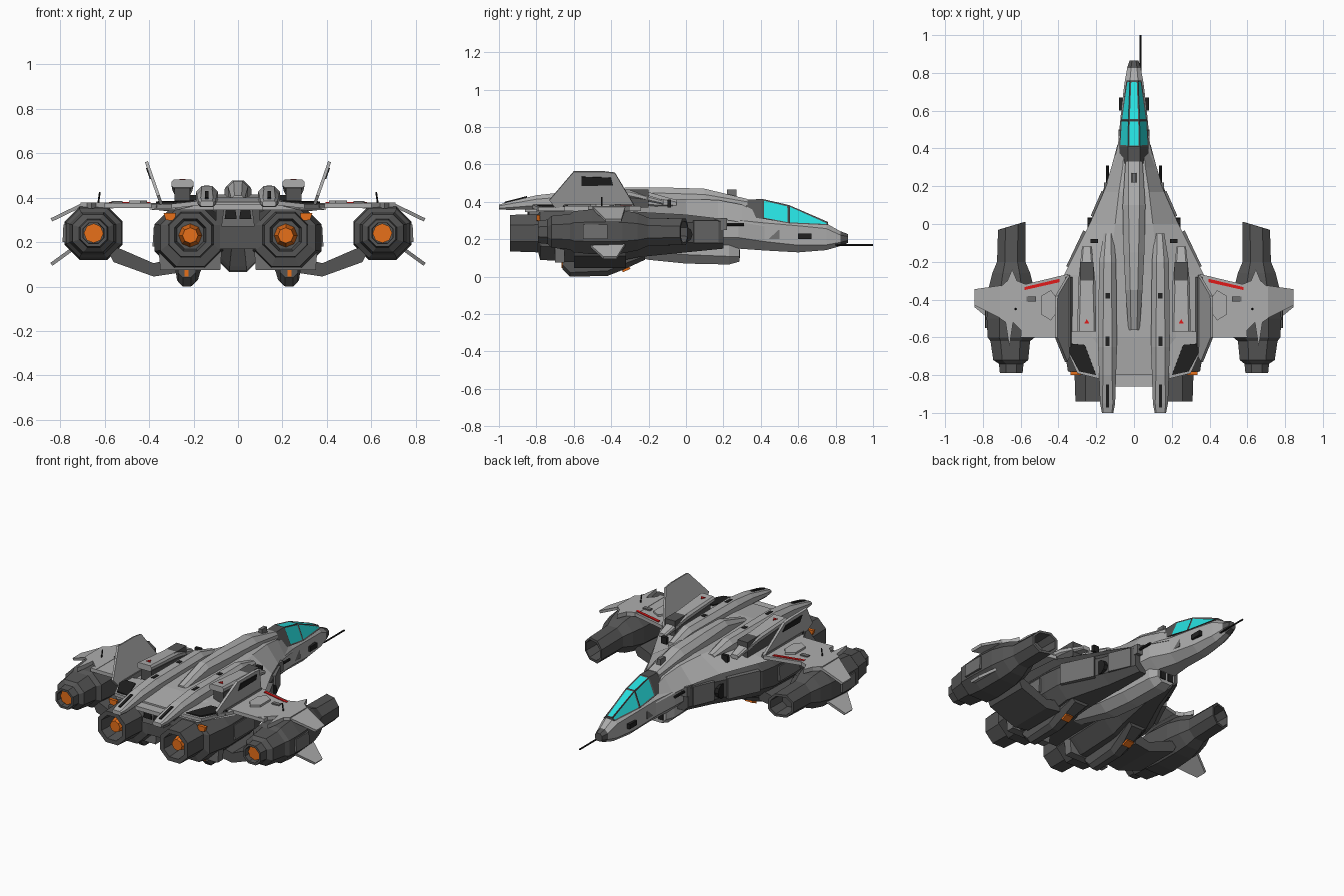
import bpy, bmesh, math
from mathutils import Vector


def mat(name, *c):
    m = bpy.data.materials.new(name)
    m.diffuse_color = (*c, 1)
    return m


LIGHT = mat("light_grey", .42, .42, .42)
DARK = mat("dark_grey", .09, .09, .09)
MID = mat("mid_grey", .16, .16, .16)
BLACK = mat("black", .015, .015, .015)
CYAN = mat("glass_cyan", .02, .75, .75)
ORANGE = mat("glow_orange", .8, .16, .01)
RED = mat("red", .75, .01, .01)


def finish(name, bm, m, mirror=False):
    bmesh.ops.recalc_face_normals(bm, faces=bm.faces[:])
    me = bpy.data.meshes.new(name)
    bm.to_mesh(me)
    bm.free()
    ob = bpy.data.objects.new(name, me)
    bpy.context.collection.objects.link(ob)
    me.materials.append(m)
    if mirror:
        ob.modifiers.new("mirror", 'MIRROR')
    return ob


def loft_bm(rings):
    bm = bmesh.new()
    vs = [[bm.verts.new(p) for p in r] for r in rings]
    n = len(vs[0])
    for a, b in zip(vs, vs[1:]):
        for i in range(n):
            bm.faces.new((a[i], a[(i + 1) % n], b[(i + 1) % n], b[i]))
    bm.faces.new(vs[0])
    bm.faces.new(vs[-1])
    return bm


def octo(y, x0, x1, z0, z1, c=.28, slant=0):
    k = c * min(x1 - x0, z1 - z0)
    pts = [(x0 + k, z0), (x1 - k, z0), (x1, z0 + k), (x1, z1 - k),
           (x1 - k, z1), (x0 + k, z1), (x0, z1 - k), (x0, z0 + k)]
    return [(x, y + slant * (x - (x0 + x1) / 2), z) for x, z in pts]


def trap(y, hw, z0, tw, z1):
    return [(-hw, y, z0), (hw, y, z0), (tw, y, z1), (-tw, y, z1)]


def hull(name, secs, m, mirror=False):
    return finish(name, loft_bm([octo(*s) for s in secs]), m, mirror)


def box(name, x0, x1, y0, y1, z0, z1, m, mirror=True, c=.0):
    rings = [[(x0, y, z0), (x1, y, z0), (x1 - c, y, z1), (x0 + c, y, z1)] for y in (y0, y1)]
    return finish(name, loft_bm(rings), m, mirror)


def panel(name, pts, t, m, mirror=True):
    """Flat polygon thickened evenly about its own plane."""
    p = [Vector(q) for q in pts]
    n = (p[1] - p[0]).cross(p[2] - p[0]).normalized() * t / 2
    return finish(name, loft_bm([[q - n for q in p], [q + n for q in p]]), m, mirror)


def rod(name, a, b, r, m, mirror=True, r2=None, seg=8):
    a, b = Vector(a), Vector(b)
    bm = bmesh.new()
    bmesh.ops.create_cone(bm, cap_ends=True, segments=seg, radius1=r,
                          radius2=r if r2 is None else r2, depth=(b - a).length)
    q = Vector((0, 0, 1)).rotation_difference(b - a)
    for v in bm.verts:
        v.co = q @ v.co + (a + b) / 2
    return finish(name, bm, m, mirror)


# nose and forward fuselage
hull("nose", [(.83, -.035, .035, .165, .24), (.75, -.05, .05, .142, .285), (.6, -.068, .068, .13, .31),
              (.42, -.085, .085, .14, .335), (.28, -.12, .12, .15, .36), (.1, -.13, .13, .15, .37)], LIGHT)
hull("nose_tip", [(.865, -.024, .024, .18, .228), (.825, -.037, .037, .163, .243)], DARK)
rod("nose_probe", (.035, .8, .17), (.035, 1, .17), .005, BLACK, False)
box("nose_sensor", .06, .083, .44, .5, .2, .25, MID, c=.005)
box("nose_vent", .05, .08, .6, .67, .2, .23, BLACK)
rod("side_gun", (.14, .16, .28), (.14, .31, .28), .008, BLACK)
box("gun_mount", .1, .16, .15, .22, .25, .31, MID)

# canopy: dark frame, panes inset from its faces
bm = loft_bm([trap(.76, .04, .275, .022, .292), trap(.55, .07, .285, .03, .383),
              trap(.41, .078, .31, .032, .415), trap(.32, .075, .32, .032, .412)])
bmesh.ops.recalc_face_normals(bm, faces=bm.faces[:])
panes = [f for f in bm.faces if f.normal.z > .1 and f.calc_center_median().y > .42]
bmesh.ops.inset_individual(bm, faces=panes, thickness=.011, depth=-.003)
for f in panes:
    f.material_index = 1
finish("canopy", bm, DARK).data.materials.append(CYAN)

# upper deck, wide sloping shell
finish("upper_deck", loft_bm([trap(*s) for s in [
    (.42, .088, .27, .05, .33), (.3, .12, .29, .06, .385), (.17, .16, .31, .08, .41), (0, .235, .33, .1, .415),
    (-.27, .37, .345, .13, .405), (-.6, .4, .345, .14, .4), (-.8, .28, .345, .12, .38)]]), LIGHT)
panel("rear_shoulder", [(.18, -.55, .375), (.4, -.58, .362), (.34, -.7, .362), (.3, -.79, .362), (.18, -.82, .375)],
      .02, LIGHT)
panel("rear_recess", [(.26, -.64, .382), (.37, -.63, .378), (.29, -.78, .378), (.2, -.8, .382)], .01, BLACK)
hull("centre_spine", [(.33, -.045, .045, .36, .415), (.1, -.06, .06, .36, .47), (-.15, -.055, .055, .36, .478),
                      (-.35, -.045, .045, .36, .475), (-.56, -.03, .03, .36, .41)], LIGHT)
box("spine_sensor", -.015, .015, .22, .27, .42, .465, MID, False, .004)
hull("twin_spine", [(-.05, .11, .16, .37, .41), (-.2, .095, .185, .36, .452), (-.65, .09, .19, .36, .452),
                    (-.8, .095, .185, .36, .435), (-.95, .1, .18, .357, .4), (-1, .11, .17, .36, .385)], LIGHT, True)
for i, (y, w, l) in enumerate([(-.38, .012, .03), (-.62, .01, .05)]):
    box(f"spine_vent_{i}", .14 - w, .14 + w, y - l / 2, y + l / 2, .44, .455, BLACK)
panel("spine_tail_slot", [(.132, -.85, .427), (.148, -.85, .427), (.148, -.97, .396), (.132, -.97, .396)], .008, BLACK)
box("deck_vent", .19, .23, -.1, -.08, .37, .412, BLACK)
box("rear_deck", -.11, .11, -.86, -.55, .345, .37, LIGHT, False)
box("rear_pit", .04, .075, -.75, -.67, .365, .375, BLACK)
# rear control room with two windows
box("rear_cabin", -.075, .075, -.84, -.5, .27, .36, MID, False, .012)
box("rear_window", .006, .06, -.848, -.83, .305, .35, BLACK, True, .006)

# raised dorsal launcher
box("launcher_pedestal", .215, .285, -.55, -.2, .37, .465, DARK)
hull("launcher_cap", [(-.12, .225, .275, .385, .41), (-.3, .205, .295, .42, .465), (-.57, .2, .3, .445, .482)],
     LIGHT, True)
rod("warning_mark", (.25, -.52, .478), (.25, -.52, .484), .016, RED, seg=3)

# centre body and belly pod
box("centre_body", -.1, .1, -.78, .2, .17, .36, DARK, False)
hull("belly_pod", [(.285, -.06, .06, .08, .18), (.23, -.082, .082, .065, .22), (0, -.085, .085, .07, .27),
                   (-.2, -.085, .085, .09, .28), (-.5, -.06, .06, .17, .28)], LIGHT)
box("belly_window", .008, .045, .27, .29, .1, .145, BLACK)

# inner engine nacelles, hollow nozzle at the rear
hull("inner_nacelle", [(.2, .05, .155, .15, .325), (0, .05, .235, .13, .34), (-.25, .06, .355, .105, .355),
                       (-.35, .065, .37, .085, .36), (-.62, .07, .375, .08, .36), (-.78, .08, .35, .09, .35),
                       (-.79, .11, .315, .13, .335), (-.94, .12, .31, .135, .33), (-.94, .145, .285, .16, .305),
                       (-.83, .155, .275, .17, .295)], DARK, True)
rod("inner_glow", (.215, -.82, .23), (.215, -.91, .23), .055, ORANGE, r2=.035)
box("nacelle_collar", .08, .35, -.7, -.65, .075, .2, MID, c=-.01)
panel("upper_glow", [(.28, -.79, .33), (.335, -.79, .33), (.325, -.79, .3), (.285, -.79, .295)], .02, ORANGE)
# side hatches
box("side_hatch", .36, .385, -.58, -.38, .18, .27, MID, c=.006)
panel("front_hatch", [(.345, -.23, .17), (.255, -.04, .17), (.255, -.04, .3), (.345, -.23, .3)], .03, MID)
rod("side_port", (.22, -.01, .225), (.247, -.01, .225), .045, BLACK, seg=10)
panel("front_cheek", [(.22, .04, .18), (.163, .17, .18), (.163, .17, .3), (.22, .04, .3)], .02, MID)

# keel pods under the nacelles
hull("keel_pod", [(-.22, .15, .27, .09, .16), (-.34, .17, .28, .035, .15), (-.42, .18, .275, .004, .14),
                  (-.62, .19, .27, 0, .14), (-.66, .19, .27, .04, .14)], DARK, True)
box("keel_glow", .222, .24, -.666, -.65, .045, .085, ORANGE)
panel("keel_vent", [(.2, -.3, .048), (.25, -.3, .048), (.25, -.34, .03), (.2, -.34, .03)], .014, ORANGE)

# wings
panel("wing", [(.35, -.265, .365), (.58, -.32, .365), (.6, -.6, .365), (.36, -.6, .365)], .022, LIGHT)
panel("wing_stripe", [(.395, -.29, .378), (.58, -.334, .378), (.58, -.35, .378), (.395, -.308, .378)], .006, RED)
panel("wing_blister", [(.41, -.39, .378), (.44, -.35, .378), (.49, -.38, .378), (.49, -.48, .378), (.44, -.51, .378),
                       (.41, -.47, .378)], .02, LIGHT)
box("wing_latch", .52, .57, -.41, -.385, .37, .384, MID)
panel("lower_arm", [(.28, -.46, .06), (.38, -.46, .045), (.56, -.46, .11), (.6, -.46, .19), (.53, -.46, .17),
                    (.38, -.46, .105), (.28, -.46, .13)], .28, DARK)

# outer engines: slanted intake in front, nozzle behind
S = -.3
hull("outer_engine", [(-.12, .595, .705, .19, .29, .28, S), (-.01, .59, .71, .185, .295, .28, S),
                      (-.01, .575, .72, .17, .31, .28, S), (-.2, .575, .725, .165, .315), (-.26, .55, .75, .14, .34),
                      (-.34, .53, .77, .125, .355), (-.5, .52, .78, .12, .36), (-.6, .525, .775, .13, .35),
                      (-.62, .55, .76, .145, .335), (-.72, .56, .745, .155, .325), (-.74, .585, .715, .175, .305),
                      (-.79, .59, .71, .18, .3), (-.79, .603, .697, .193, .287), (-.75, .605, .695, .195, .285)],
     DARK, True)
rod("outer_glow", (.65, -.74, .24), (.65, -.765, .24), .044, ORANGE)
box("engine_side_block", .76, .79, -.55, -.42, .2, .28, MID, c=.004)

# cap plate and fins around each outer engine
panel("engine_cap", [(.56, -.325, .365), (.62, -.3, .365), (.645, -.24, .365), (.67, -.3, .365), (.71, -.335, .365),
                     (.71, -.5, .365), (.68, -.52, .365), (.66, -.65, .365), (.64, -.52, .365), (.56, -.6, .365)],
      .026, LIGHT)
panel("upper_fin", [(.7, -.325, .368), (.84, -.345, .3), (.84, -.43, .3), (.7, -.5, .368)], .016, LIGHT)
panel("lower_fin", [(.73, -.32, .18), (.84, -.37, .1), (.84, -.44, .1), (.73, -.53, .18)], .016, LIGHT)
rod("wing_antenna", (.63, -.45, .37), (.622, -.45, .425), .004, BLACK)

# canted tail fins with outer vent
def fx(z):
    return .345 + (z - .37) * .35


panel("tail_fin", [(fx(z), y, z) for y, z in [(-.27, .37), (-.38, .555), (-.44, .562), (-.6, .562), (-.73, .41),
                                              (-.7, .37)]], .014, LIGHT)
panel("tail_vent", [(fx(z) + .007, y, z) for y, z in [(-.39, .49), (-.4, .53), (-.56, .535), (-.56, .485)]],
      .01, BLACK)
box("fin_root", .325, .37, -.65, -.28, .355, .385, MID, c=.01)
